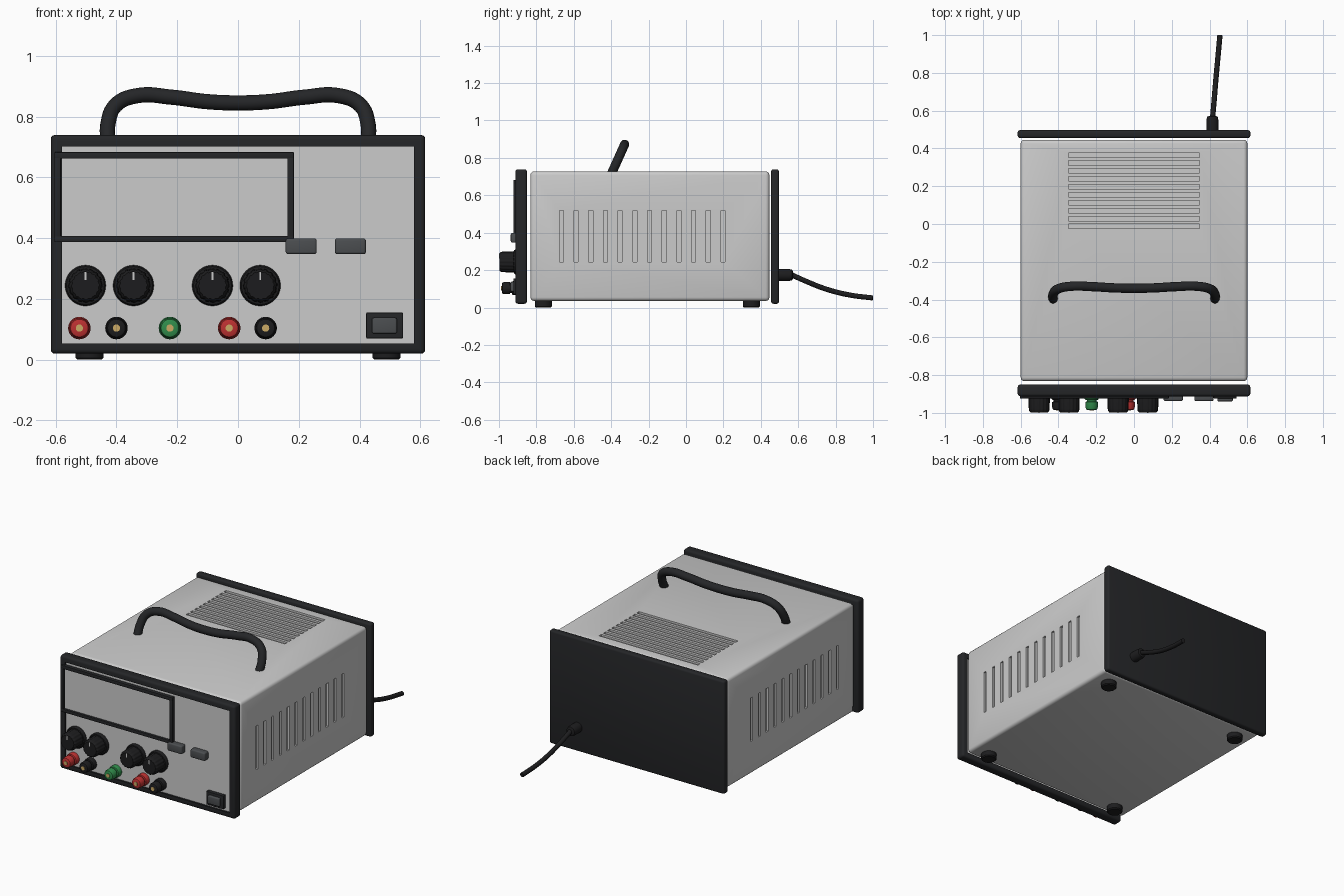
import bpy, bmesh
from math import cos, sin, pi
from mathutils import Vector

if "Cube" in bpy.data.objects:
    bpy.data.objects.remove(bpy.data.objects["Cube"])


def mat(name, r, g, b):
    m = bpy.data.materials.new(name)
    m.diffuse_color = (r, g, b, 1)
    m.use_nodes = True
    m.node_tree.nodes["Principled BSDF"].inputs["Base Color"].default_value = m.diffuse_color
    return m


DARK = mat("dark_plastic", .018, .019, .021)
BLACK = mat("black_plastic", .012, .012, .013)
BUTTON = mat("button_grey", .07, .075, .08)
RED = mat("red_plastic", .5, .03, .03)
GREEN = mat("green_plastic", .03, .26, .07)
BRASS = mat("brass", .6, .4, .13)
WHITE = mat("marker_white", .75, .75, .75)


def finish(name, bm, material):
    bmesh.ops.recalc_face_normals(bm, faces=bm.faces)
    me = bpy.data.meshes.new(name)
    bm.to_mesh(me)
    bm.free()
    ob = bpy.data.objects.new(name, me)
    bpy.context.collection.objects.link(ob)
    if material:
        me.materials.append(material)
    return ob


def add_box(bm, x, y, z):
    """Axis-aligned box from (min, max) pairs."""
    vs = bmesh.ops.create_cube(bm, size=1)["verts"]
    for v in vs:
        v.co = Vector([(a + b) / 2 + c * (b - a) for (a, b), c in zip((x, y, z), v.co)])


def box(name, x, y, z, material=None, bevel=0, segments=3):
    bm = bmesh.new()
    add_box(bm, x, y, z)
    if bevel:
        bmesh.ops.bevel(bm, geom=bm.edges[:], offset=bevel, segments=segments,
                        profile=.5, affect='EDGES')
    return finish(name, bm, material)


def boxes(name, specs, material=None, bevel=0):
    bm = bmesh.new()
    for s in specs:
        add_box(bm, *s)
    if bevel:
        bmesh.ops.bevel(bm, geom=bm.edges[:], offset=bevel, segments=2,
                        profile=.5, affect='EDGES')
    return finish(name, bm, material)


def lathe(name, profile, origin, axis, material, segs=32, flute=0):
    """Revolve (radius, distance) points about an axis direction."""
    bm = bmesh.new()
    rot = Vector((0, 0, 1)).rotation_difference(Vector(axis))
    rings = []
    for r, d in profile:
        ring = []
        for i in range(segs):
            rr = r * (1 - flute * (i // 2 % 2))
            a = 2 * pi * i / segs
            ring.append(bm.verts.new(Vector(origin) + rot @ Vector((rr * cos(a), rr * sin(a), d))))
        rings.append(ring)
    for a, b in zip(rings, rings[1:]):
        for i in range(segs):
            j = (i + 1) % segs
            bm.faces.new((a[i], a[j], b[j], b[i]))
    bm.faces.new(rings[0])
    bm.faces.new(rings[-1])
    return finish(name, bm, material)


def tube(name, points, radius, material):
    cu = bpy.data.curves.new(name, 'CURVE')
    cu.dimensions = '3D'
    cu.bevel_depth, cu.bevel_resolution, cu.use_fill_caps = radius, 5, True
    sp = cu.splines.new('BEZIER')
    sp.resolution_u = 10
    sp.bezier_points.add(len(points) - 1)
    for bp, p in zip(sp.bezier_points, points):
        bp.co = p
        bp.handle_left_type = bp.handle_right_type = 'AUTO'
    cu.materials.append(material)
    ob = bpy.data.objects.new(name, cu)
    bpy.context.collection.objects.link(ob)


def cut(ob, cutter):
    """Apply a boolean difference, then drop the cutter."""
    cutter.hide_render = True
    m = ob.modifiers.new("cut", 'BOOLEAN')
    m.object, m.operation, m.solver = cutter, 'DIFFERENCE', 'EXACT'
    bpy.context.view_layer.objects.active = ob
    bpy.ops.object.modifier_apply(modifier=m.name)
    bpy.data.objects.remove(cutter)


# Case with recessed vent slots on the sides and the top
case = box("case", (-.6, .6), (-.832, .446), (.035, .728), None, .02)
slots = []
for i in range(12):
    y = -.666 + i * .0785
    for s in (-1, 1):
        slots.append((sorted((s * .588, s * .63)), (y - .011, y + .011), (.243, .52)))
for i in range(10):
    y = -.013 + i * .042
    slots.append(((-.348, .348), (y - .012, y + .012), (.716, .76)))
cut(case, boxes("slot_cutter", slots))

# Front frame, front panel and back panel
frame = box("front_frame", (-.616, .616), (-.912, -.85), (.02, .739), DARK, .014)
cut(frame, box("opening_cutter", (-.58, .58), (-1, -.7), (.053, .702), None))
box("front_panel", (-.582, .582), (-.9, -.858), (.051, .704))
box("back_panel", (-.616, .616), (.455, .497), (.02, .739), DARK, .012)

# Display window and its bezel
boxes("display_bezel", [
    ((-.604, .184), (-.923, -.89), (.662, .683)),
    ((-.604, .184), (-.923, -.89), (.387, .407)),
    ((.163, .184), (-.923, -.89), (.387, .683)),
    ((-.604, -.583), (-.923, -.89), (.387, .683))], DARK, .002)
box("display_screen", (-.584, .165), (-.908, -.89), (.405, .664))

# Push buttons and power switch
for n, x in enumerate((.208, .37)):
    box(f"push_button_{n + 1}", (x - .051, x + .051), (-.937, -.89), (.347, .399), BUTTON, .008)
box("switch_housing", (.422, .543), (-.923, -.89), (.07, .155), DARK, .003)
box("switch_rocker", (.441, .523), (-.939, -.9), (.086, .138), BUTTON, .006)

# Control knobs: skirt, fluted grip, pointer line
for n, x in enumerate((-.502, -.344, -.084, .073)):
    o = (x, -.9, .244)
    lathe(f"knob_skirt_{n + 1}", [(.067, 0), (.067, .012), (.062, .02), (.05, .022)],
          o, (0, -1, 0), BLACK, 48)
    lathe(f"knob_grip_{n + 1}", [(.057, .015), (.055, .08), (.053, .09), (.046, .098)],
          o, (0, -1, 0), BLACK, 64, .05)
    box(f"knob_pointer_{n + 1}", (x - .003, x + .003), (-1, -.99), (.262, .288), WHITE)

# Binding posts with brass sockets
for n, (x, m) in enumerate(((-.522, RED), (-.4, BLACK), (-.224, GREEN), (-.029, RED), (.091, BLACK))):
    o = (x, -.9, .104)
    lathe(f"binding_post_{n + 1}", [(.037, 0), (.037, .025), (.034, .03), (.026, .032), (.026, .04),
                                    (.033, .042), (.033, .07), (.029, .082), (.022, .085)],
          o, (0, -1, 0), m)
    lathe(f"post_socket_{n + 1}", [(.012, .07), (.012, .088)], o, (0, -1, 0), BRASS, 20)

# Feet
for fx in (-.489, .489):
    for fy in (-.762, .35):
        lathe("foot", [(.04, 0), (.046, .006), (.046, .045)], (fx, fy, 0), (0, 0, 1), BLACK)

# Carrying handle, leaning backwards
half = [(.428, .715), (.428, .775), (.402, .838), (.33, .869), (.22, .864), (.1, .849)]
path = [(-x, z) for x, z in half] + [(0, .845)] + half[::-1]
tube("handle", [(x, -.392 + (z - .73) * .45, z) for x, z in path], .025, DARK)

# Power cable with strain relief
lathe("strain_relief", [(.032, 0), (.032, .06), (.028, .078), (.018, .082)],
      (.415, .49, .174), (0, 1, 0), BLACK)
tube("power_cable", [(.415, .55, .182), (.423, .64, .141), (.433, .76, .095),
                     (.444, .88, .066), (.455, .999, .051)], .014, BLACK)

# Smooth shading with crisp edges
for ob in bpy.data.objects:
    ob.select_set(ob.type == 'MESH')
bpy.context.view_layer.objects.active = case
bpy.ops.object.shade_smooth_by_angle(angle=.6)
